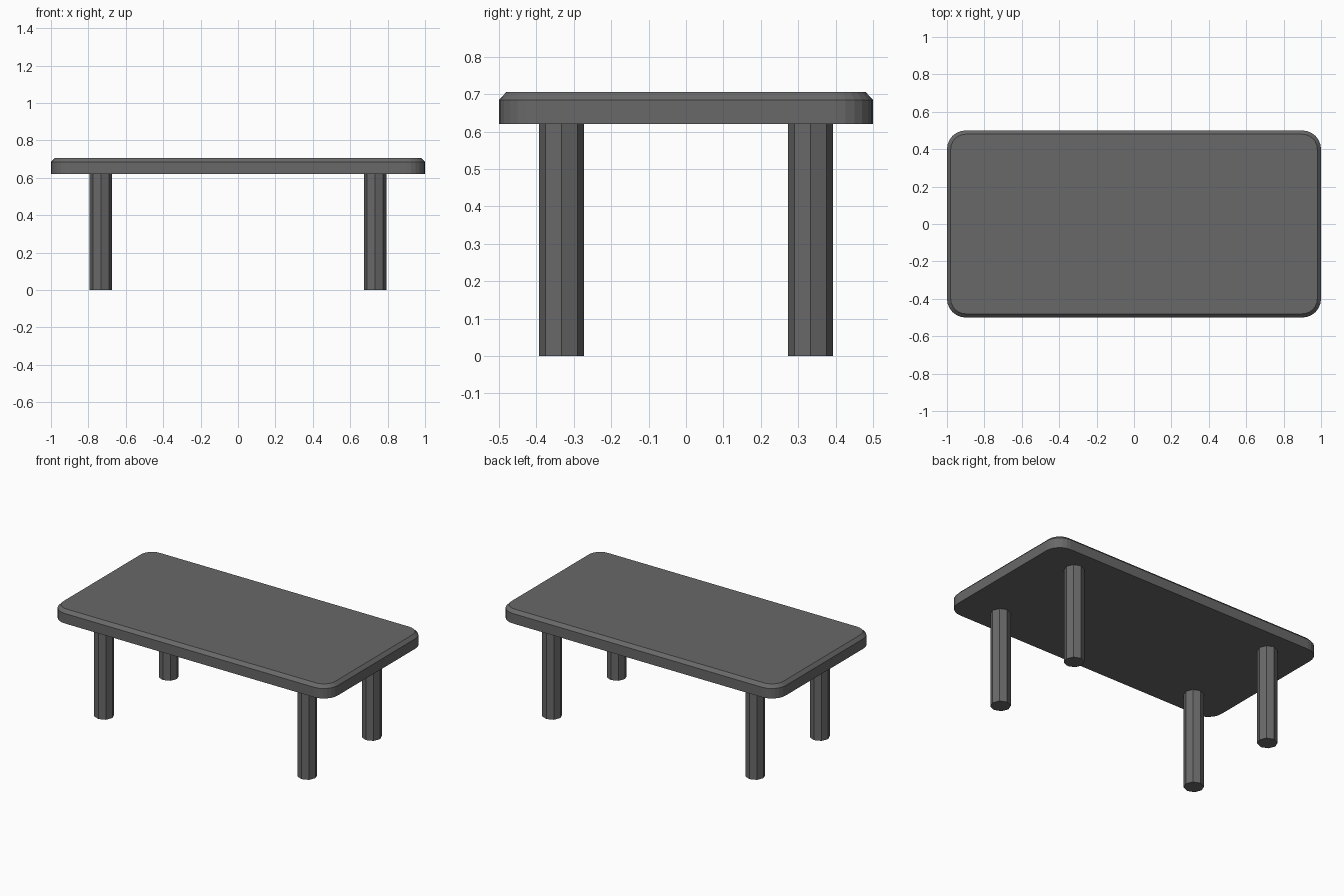
import bpy, bmesh, math

if "Cube" in bpy.data.objects:
    bpy.data.objects.remove(bpy.data.objects["Cube"])

# Single dark grey finish
grey = bpy.data.materials.new("dark grey")
grey.diffuse_color = (0.14, 0.14, 0.14, 1)
grey.use_nodes = True
grey.node_tree.nodes["Principled BSDF"].inputs["Base Color"].default_value = grey.diffuse_color

W, D, R, SEG = 1.0, 0.5, 0.1, 6          # half sizes, corner radius
Z0, Z1, Z2, CH = 0.62, 0.685, 0.706, 0.02  # underside, chamfer start, top


def finish(name, bm):
    bmesh.ops.recalc_face_normals(bm, faces=bm.faces)
    me = bpy.data.meshes.new(name)
    bm.to_mesh(me)
    bm.free()
    me.materials.append(grey)
    ob = bpy.data.objects.new(name, me)
    bpy.context.collection.objects.link(ob)
    return ob


def rounded_ring(bm, inset, z):
    """Rounded rectangle loop, inset from the full outline."""
    ring = []
    for c, (sx, sy) in enumerate([(1, 1), (-1, 1), (-1, -1), (1, -1)]):
        for i in range(SEG + 1):
            a = math.pi / 2 * (c + i / SEG)
            ring.append(bm.verts.new((sx * (W - R) + (R - inset) * math.cos(a),
                                      sy * (D - R) + (R - inset) * math.sin(a), z)))
    return ring


# Tabletop: rounded slab with a chamfered upper edge
bm = bmesh.new()
rings = [rounded_ring(bm, i, z) for i, z in ((0, Z0), (0, Z1), (CH, Z2))]
for a, b in zip(rings, rings[1:]):
    n = len(a)
    for i in range(n):
        j = (i + 1) % n
        bm.faces.new((a[i], a[j], b[j], b[i]))
bm.faces.new(rings[0][::-1])
bm.faces.new(rings[-1])
finish("tabletop", bm)

# Four octagonal legs
for sx, side in ((-1, "left"), (1, "right")):
    for sy, end in ((-1, "front"), (1, "back")):
        bm = bmesh.new()
        bmesh.ops.create_cone(bm, cap_ends=True, segments=8,
                              radius1=0.06, radius2=0.06, depth=Z0)
        leg = finish(f"{end}_{side}_leg", bm)
        leg.location = (sx * 0.733, sy * 0.333, Z0 / 2)
